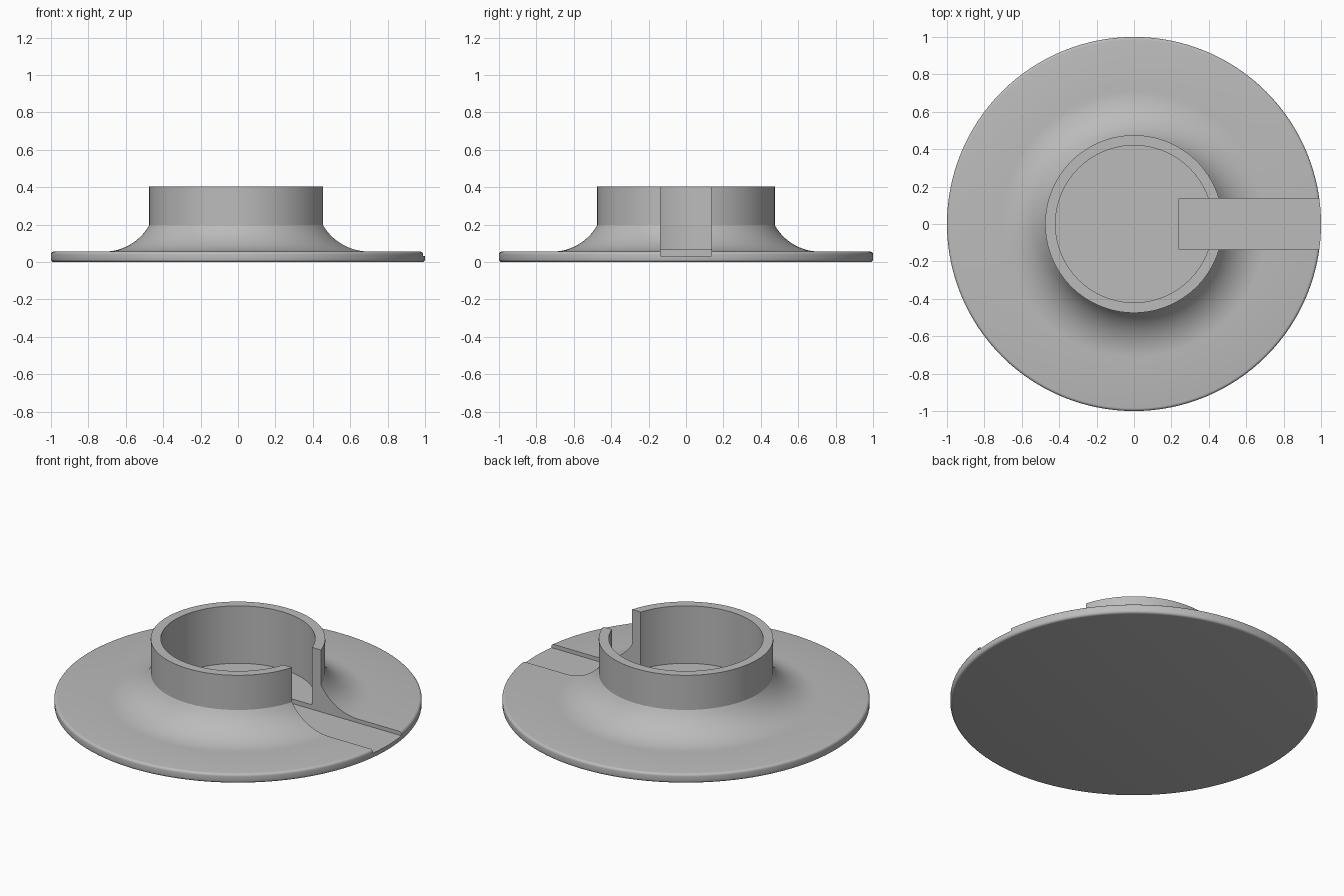
import bpy, bmesh, math

if "Cube" in bpy.data.objects:
    bpy.data.objects.remove(bpy.data.objects["Cube"])

SEGMENTS = 128

grey = bpy.data.materials.new("grey")
grey.diffuse_color = (0.5, 0.5, 0.5, 1)
grey.use_nodes = True
grey.node_tree.nodes["Principled BSDF"].inputs["Base Color"].default_value = grey.diffuse_color


def arc(cx, cz, r, a0, a1, n):
    """Points on a circular arc in the profile plane, angles in degrees."""
    return [(cx + r * math.cos(math.radians(a0 + (a1 - a0) * i / n)),
             cz + r * math.sin(math.radians(a0 + (a1 - a0) * i / n)))
            for i in range(n + 1)]


def lathe(name, profile):
    """Spin an (r, z) profile that starts and ends on the axis."""
    bm = bmesh.new()
    verts = [bm.verts.new((r, 0, z)) for r, z in profile]
    edges = [bm.edges.new(pair) for pair in zip(verts, verts[1:])]
    bmesh.ops.spin(bm, geom=verts + edges, cent=(0, 0, 0), axis=(0, 0, 1),
                   angle=math.tau, steps=SEGMENTS)
    bmesh.ops.remove_doubles(bm, verts=bm.verts, dist=1e-5)
    bmesh.ops.recalc_face_normals(bm, faces=bm.faces)
    mesh = bpy.data.meshes.new(name)
    bm.to_mesh(mesh)
    bm.free()
    mesh.materials.append(grey)
    obj = bpy.data.objects.new(name, mesh)
    bpy.context.collection.objects.link(obj)
    return obj


# Flanged cup: rounded flange, flared neck, collar, bore and low centre pad
profile = [(0, 0)]
profile += arc(0.985, 0.015, 0.015, -90, 0, 4)       # lower flange edge
profile += arc(0.985, 0.041, 0.015, 0, 90, 4)        # upper flange edge
profile += arc(0.715, 0.331, 0.275, 270, 209.2, 14)  # flare into collar
profile += [(0.475, 0.405), (0.42, 0.405), (0.42, 0.06),
            (0.28, 0.06), (0.28, 0.068), (0, 0.068)]
cup = lathe("flanged_cup", profile)

# Radial slot from the centre pad out through the flange
bpy.ops.mesh.primitive_cube_add(size=1)
cutter = bpy.context.object
cutter.name = "slot_cutter"
cutter.scale = (0.96, 0.274, 0.6)
cutter.location = (0.24 + 0.48, 0, 0.033 + 0.3)
cutter.data.materials.append(grey)
cutter.hide_render = True
cutter.hide_set(True)

cut = cup.modifiers.new("slot", 'BOOLEAN')
cut.operation = 'DIFFERENCE'
cut.solver = 'EXACT'
cut.object = cutter

# Apply the cut, drop the cutter and smooth the curved faces
bpy.context.view_layer.objects.active = cup
cup.select_set(True)
bpy.ops.object.modifier_apply(modifier="slot")
bpy.data.objects.remove(cutter)
bpy.ops.object.shade_smooth_by_angle(angle=math.radians(30))
